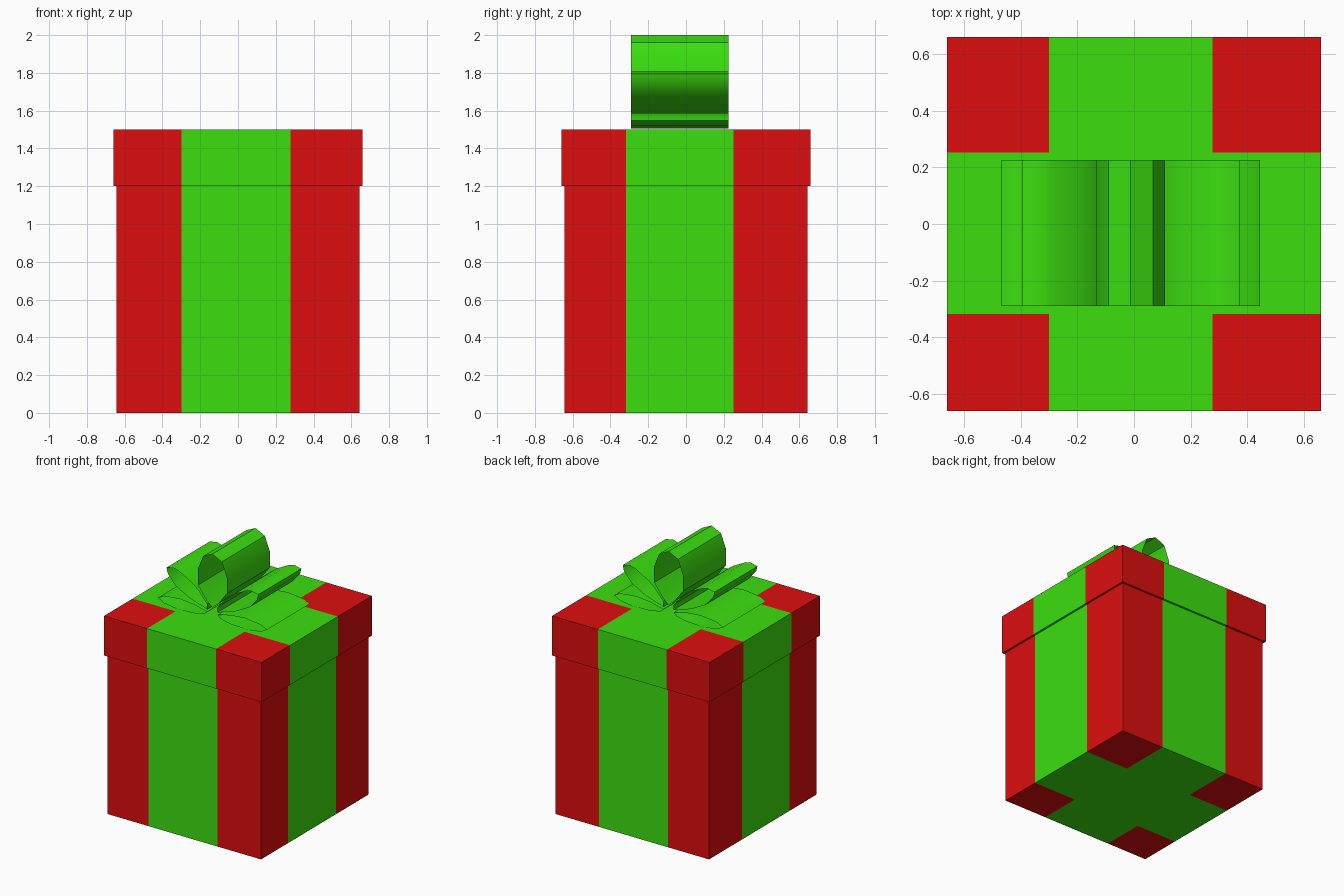
import bpy, bmesh, math
from mathutils import Vector

if "Cube" in bpy.data.objects:
    bpy.data.objects.remove(bpy.data.objects["Cube"])


def flat_colour(name, rgb):
    m = bpy.data.materials.new(name)
    m.diffuse_color = (*rgb, 1.0)
    m.use_nodes = True
    m.node_tree.nodes["Principled BSDF"].inputs["Base Color"].default_value = m.diffuse_color
    return m


red = flat_colour("red paper", (0.73, 0.0045, 0.0045))
green = flat_colour("green ribbon", (0.045, 0.74, 0.005))

# Ribbon stripe limits
RX = (-0.30, 0.277)
RY = (-0.318, 0.252)


def add_object(name, bm, materials):
    me = bpy.data.meshes.new(name)
    bm.to_mesh(me)
    bm.free()
    ob = bpy.data.objects.new(name, me)
    bpy.context.collection.objects.link(ob)
    for m in materials:
        me.materials.append(m)
    return ob


def wrapped_box(name, half, z0, z1):
    """Box cut along the ribbon edges, with the stripes coloured green."""
    bm = bmesh.new()
    bmesh.ops.create_cube(bm, size=1)
    for v in bm.verts:
        v.co = Vector((v.co.x * 2 * half, v.co.y * 2 * half,
                       z0 if v.co.z < 0 else z1))
    for axis, limits in ((0, RX), (1, RY)):
        for p in limits:
            co, no = Vector((0, 0, 0)), Vector((0, 0, 0))
            co[axis], no[axis] = p, 1
            geom = bm.verts[:] + bm.edges[:] + bm.faces[:]
            bmesh.ops.bisect_plane(bm, geom=geom, plane_co=co, plane_no=no)
    for f in bm.faces:
        c = f.calc_center_median()
        stripe = RX[0] < c.x < RX[1] or RY[0] < c.y < RY[1]
        f.material_index = 1 if stripe else 0
    return add_object(name, bm, (red, green))


# Box and lid
wrapped_box("box_body", 0.643, 0.0, 1.2)
wrapped_box("box_lid", 0.659, 1.2, 1.5)

# Bow: open-ended ribbon loops, outlines in x and z, extruded along y
BOW_X = -0.0115
BOW_Y = (-0.29, 0.225)


def bow_loop(name, outline, mirror=False):
    bm = bmesh.new()
    rows = []
    for y in BOW_Y:
        rows.append([bm.verts.new((2 * BOW_X - x if mirror else x, y, z))
                     for x, z in outline])
    n = len(outline)
    for i in range(n):
        j = (i + 1) % n
        bm.faces.new((rows[0][i], rows[0][j], rows[1][j], rows[1][i]))
    # point the faces away from the middle of the loop
    mid = sum((v.co for v in bm.verts), Vector()) / len(bm.verts)
    bm.normal_update()
    if sum(f.normal.dot(f.calc_center_median() - mid) for f in bm.faces) < 0:
        bmesh.ops.reverse_faces(bm, faces=bm.faces[:])
    ob = add_object(name, bm, (green,))
    bpy.ops.object.select_all(action='DESELECT')
    ob.select_set(True)
    bpy.context.view_layer.objects.active = ob
    bpy.ops.object.shade_smooth_by_angle(angle=math.radians(35))


half_loop = [(-0.09, 1.962), (-0.132, 1.855), (-0.132, 1.733), (-0.057, 1.635)]
centre = ([(BOW_X, 2.0)] + half_loop + [(BOW_X, 1.595)]
          + [(2 * BOW_X - x, z) for x, z in reversed(half_loop)])
tilted = [(-0.395, 1.795), (-0.335, 1.808), (-0.29, 1.795), (-0.19, 1.742),
          (-0.135, 1.70), (-0.055, 1.61), (-0.055, 1.57), (-0.20, 1.615),
          (-0.32, 1.678), (-0.385, 1.755)]
low = [(-0.467, 1.548), (-0.415, 1.573), (-0.285, 1.587), (-0.165, 1.577),
       (-0.055, 1.551), (-0.08, 1.528), (-0.165, 1.511), (-0.31, 1.506),
       (-0.415, 1.52)]

bow_loop("bow_centre_loop", centre)
for side, flip in (("left", False), ("right", True)):
    bow_loop("bow_tilted_loop_" + side, tilted, flip)
    bow_loop("bow_low_loop_" + side, low, flip)
